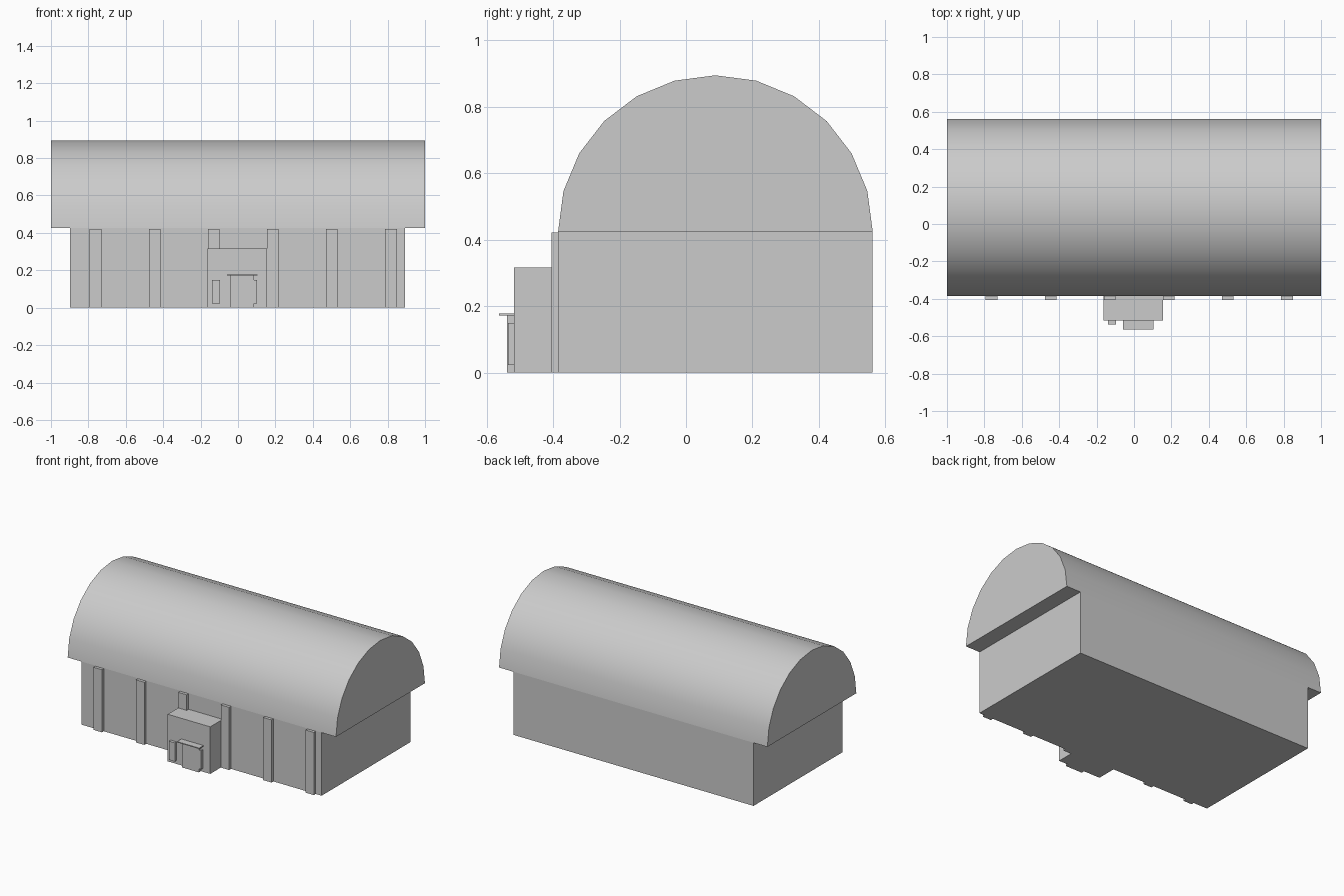
import bpy, bmesh, math

cube = bpy.data.objects.get("Cube")
if cube:
    bpy.data.objects.remove(cube, do_unlink=True)

grey = bpy.data.materials.new("light_grey")
grey.use_nodes = True
colour = (0.6, 0.6, 0.6, 1)
grey.diffuse_color = colour
grey.node_tree.nodes["Principled BSDF"].inputs["Base Color"].default_value = colour


def finish(name, bm):
    bmesh.ops.recalc_face_normals(bm, faces=bm.faces)
    mesh = bpy.data.meshes.new(name)
    bm.to_mesh(mesh)
    bm.free()
    mesh.materials.append(grey)
    obj = bpy.data.objects.new(name, mesh)
    bpy.context.collection.objects.link(obj)
    return obj


def box(name, x, y, z):
    """Box spanning the given (low, high) ranges."""
    bm = bmesh.new()
    bmesh.ops.create_cube(bm, size=1)
    for v in bm.verts:
        v.co = [r[0] if c < 0 else r[1] for c, r in zip(v.co, (x, y, z))]
    return finish(name, bm)


FRONT, BACK, EAVES = -0.385, 0.562, 0.425
PORCH = -0.517

# Main hall
box("hall_walls", (-0.897, 0.893), (FRONT, BACK), (0, EAVES))

# Barrel roof: half-round profile extruded along x
SEGMENTS = 12
mid, radius, rise = (FRONT + BACK) / 2, (BACK - FRONT) / 2, 0.47
bm = bmesh.new()
arc = []
for i in range(SEGMENTS + 1):
    a = math.pi * i / SEGMENTS
    arc.append(bm.verts.new((-1, mid - radius * math.cos(a), EAVES + rise * math.sin(a))))
end = bm.faces.new(arc)
ext = bmesh.ops.extrude_face_region(bm, geom=[end], use_keep_orig=True)
bmesh.ops.translate(bm, vec=(2, 0, 0),
                    verts=[g for g in ext["geom"] if isinstance(g, bmesh.types.BMVert)])
roof = finish("barrel_roof", bm)
bpy.ops.object.select_all(action='DESELECT')
roof.select_set(True)
bpy.context.view_layer.objects.active = roof
bpy.ops.object.shade_smooth_by_angle(angle=math.radians(30))

# Row of pilasters on the front wall
for i in range(6):
    x = -0.762 + i * 0.316
    box(f"pilaster_{i + 1}", (x - 0.031, x + 0.031), (-0.405, FRONT), (0, 0.422))

# Entrance porch with door, side panels and canopy
box("porch", (-0.162, 0.155), (PORCH, FRONT), (0, 0.317))
box("door", (-0.04, 0.085), (-0.539, PORCH), (0, 0.172))
box("door_canopy", (-0.06, 0.105), (-0.563, PORCH), (0.172, 0.178))
for name, x in (("right_panel", -0.118), ("left_panel", 0.079)):
    box(name, (x - 0.022, x + 0.022), (-0.536, PORCH), (0.023, 0.149))
